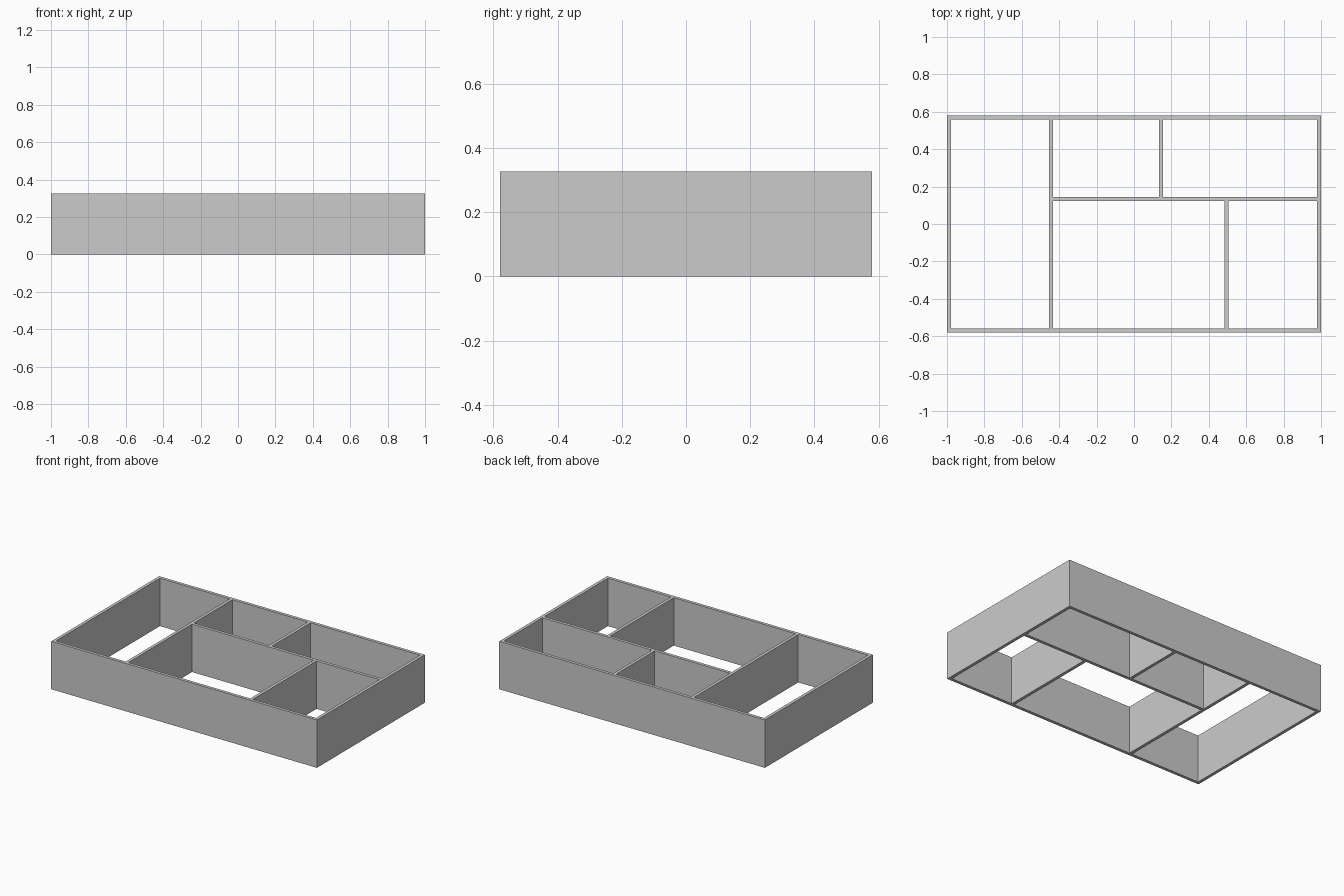
import bpy, bmesh

if "Cube" in bpy.data.objects:
    bpy.data.objects.remove(bpy.data.objects["Cube"])

H = 0.326            # wall height
T = 0.021            # wall thickness
X, Y = 1.0, 0.58     # outer half sizes


def add_object(name, bm):
    bmesh.ops.recalc_face_normals(bm, faces=bm.faces)
    mesh = bpy.data.meshes.new(name)
    bm.to_mesh(mesh)
    bm.free()
    obj = bpy.data.objects.new(name, mesh)
    bpy.context.collection.objects.link(obj)
    return obj


def ring(name, hx, hy):
    """Rectangular wall loop with open top and bottom."""
    bm = bmesh.new()
    corners = [(-1, -1), (1, -1), (1, 1), (-1, 1)]
    loops = [[bm.verts.new((sx * (hx - d), sy * (hy - d), z)) for sx, sy in corners]
             for d, z in ((0, 0), (0, H), (T, H), (T, 0))]
    for a in range(4):
        p, q = loops[a], loops[(a + 1) % 4]
        for i in range(4):
            j = (i + 1) % 4
            bm.faces.new((p[i], p[j], q[j], q[i]))
    return add_object(name, bm)


def wall(name, x0, x1, y0, y1):
    """Straight full-height wall given by its plan rectangle."""
    bm = bmesh.new()
    bmesh.ops.create_cube(bm, size=1)
    for v in bm.verts:
        v.co.x = x0 if v.co.x < 0 else x1
        v.co.y = y0 if v.co.y < 0 else y1
        v.co.z = 0 if v.co.z < 0 else H
    return add_object(name, bm)


# Outer walls
ring("outer_walls", X, Y)

# Dividing walls, butted against their neighbours
ix, iy = X - T, Y - T
left, mid = -0.443, 0.134
wall("left_divider", left - T / 2, left + T / 2, -iy, iy)
wall("cross_divider", left + T / 2, ix, mid - T / 2, mid + T / 2)
wall("back_divider", 0.145 - T / 2, 0.145 + T / 2, mid + T / 2, iy)
wall("front_divider", 0.494 - T / 2, 0.494 + T / 2, -iy, mid - T / 2)
